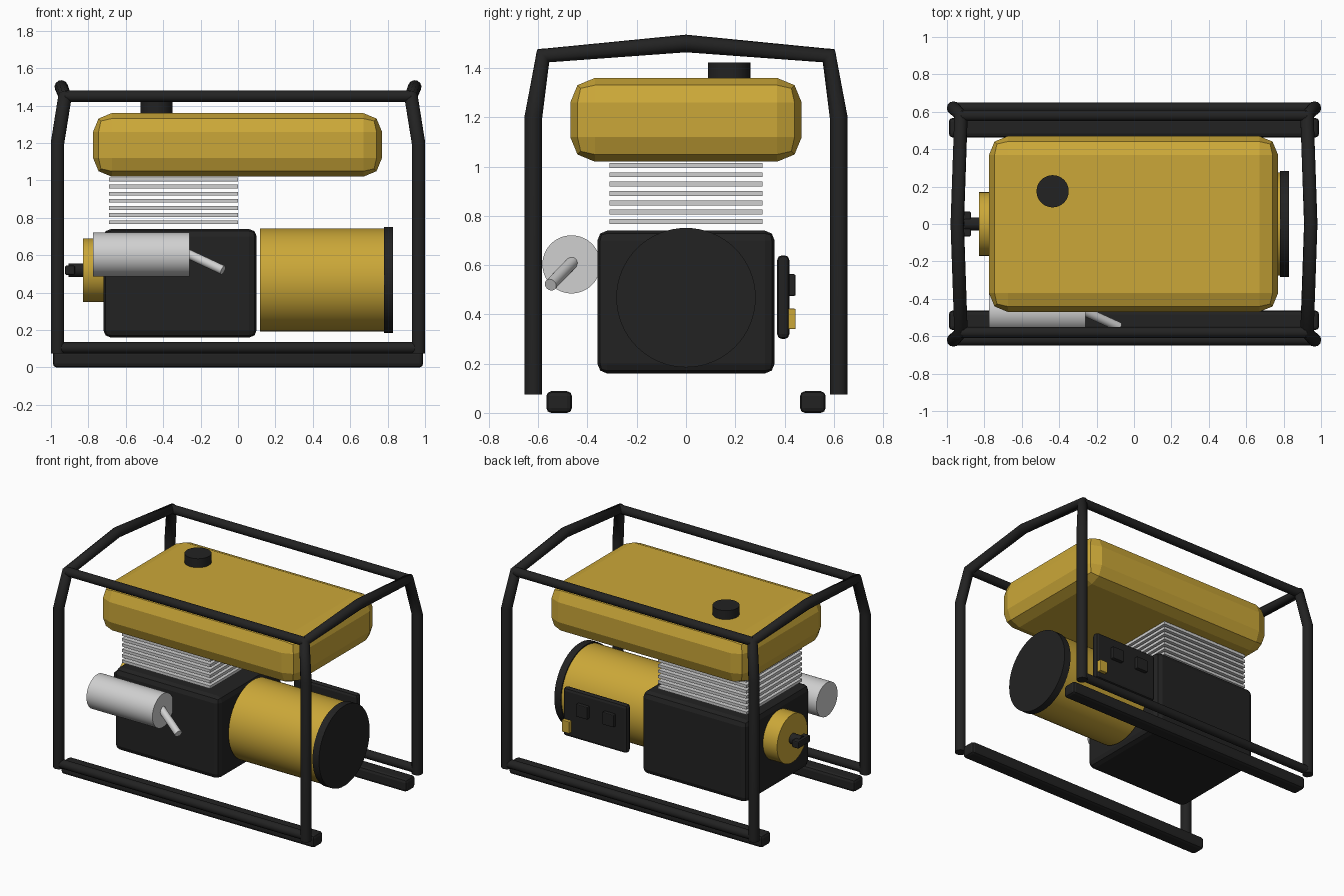
import bpy
from math import radians
from mathutils import Vector

cube = bpy.data.objects.get("Cube")
if cube:
    bpy.data.objects.remove(cube, do_unlink=True)


def material(name, rgb):
    m = bpy.data.materials.new(name)
    m.use_nodes = True
    m.diffuse_color = (*rgb, 1)
    m.node_tree.nodes["Principled BSDF"].inputs["Base Color"].default_value = (*rgb, 1)
    return m


yellow = material("yellow paint", (0.6, 0.39, 0.04))
black = material("black paint", (0.016, 0.016, 0.016))
metal = material("bare metal", (0.63, 0.63, 0.63))


def box(name, lo, hi, mat, bevel=0, segments=2):
    lo, hi = Vector(lo), Vector(hi)
    bpy.ops.mesh.primitive_cube_add(size=1, location=(lo + hi) / 2)
    ob = bpy.context.object
    ob.name = name
    ob.scale = hi - lo
    bpy.ops.object.transform_apply(location=False, rotation=False, scale=True)
    ob.data.materials.append(mat)
    if bevel:
        mod = ob.modifiers.new("rounded edges", 'BEVEL')
        mod.width = bevel
        mod.segments = segments
    return ob


def rod(name, start, end, radius, mat, sides=48):
    start, end = Vector(start), Vector(end)
    axis = end - start
    bpy.ops.mesh.primitive_cylinder_add(
        vertices=sides, radius=radius, depth=axis.length,
        location=(start + end) / 2, rotation=axis.to_track_quat('Z', 'Y').to_euler())
    ob = bpy.context.object
    ob.name = name
    ob.data.materials.append(mat)
    bpy.ops.object.shade_smooth_by_angle(angle=radians(40))
    return ob


def tube(name, points, radius, mat):
    curve = bpy.data.curves.new(name, 'CURVE')
    curve.dimensions = '3D'
    curve.bevel_depth = radius
    curve.bevel_resolution = 4
    curve.use_fill_caps = True
    spline = curve.splines.new('POLY')
    spline.points.add(len(points) - 1)
    for p, co in zip(spline.points, points):
        p.co = (*co, 1)
    ob = bpy.data.objects.new(name, curve)
    bpy.context.collection.objects.link(ob)
    curve.materials.append(mat)
    return ob


# Tubular frame: one bent hoop at each end
for side, s in (("left", 1), ("right", -1)):
    half = [(s * 0.965, -0.62, 0.075), (s * 0.965, -0.62, 1.2), (s * 0.925, -0.58, 1.45)]
    other = [(x, -y, z) for x, y, z in reversed(half)]
    tube(side + "_hoop", half + [(s * 0.945, 0, 1.5)] + other, 0.036, black)

# Long rails and skids, front and back
for side, s in (("front", -1), ("back", 1)):
    rod(side + "_top_rail", (-0.925, s * 0.58, 1.45), (0.925, s * 0.58, 1.45), 0.03, black, 16)
    rod(side + "_lower_rail", (-0.965, s * 0.62, 0.105), (0.965, s * 0.62, 0.105), 0.03, black, 16)
    y = s * 0.515
    box(side + "_skid", (-0.99, y - 0.052, 0), (0.99, y + 0.052, 0.088), black, 0.02)

# Fuel tank and filler cap
box("fuel_tank", (-0.775, -0.47, 1.02), (0.77, 0.47, 1.36), yellow, 0.1)
rod("filler_cap", (-0.435, 0.175, 1.33), (-0.435, 0.175, 1.423), 0.086, black)

# Engine with cooling fins
box("engine_block", (-0.72, -0.36, 0.16), (0.1, 0.36, 0.74), black, 0.04)
for i in range(7):
    z = 0.777 + i * 0.038
    box(f"cooling_fin_{i + 1}", (-0.69, -0.31, z - 0.01), (0, 0.31, z + 0.01), metal)

# Generator drum and end cover
rod("generator_drum", (0.118, 0, 0.468), (0.79, 0, 0.468), 0.275, yellow, 64)
rod("drum_end_cover", (0.78, 0, 0.468), (0.83, 0, 0.468), 0.283, black, 64)

# Recoil starter with pull handle
rod("recoil_starter", (-0.83, 0, 0.52), (-0.7, 0, 0.52), 0.17, yellow)
rod("pull_shaft", (-0.905, 0, 0.52), (-0.82, 0, 0.52), 0.036, black, 24)
box("pull_handle", (-0.925, -0.067, 0.495), (-0.872, 0.067, 0.545), black, 0.008)

# Muffler and exhaust pipe
rod("muffler", (-0.775, -0.465, 0.603), (-0.26, -0.465, 0.603), 0.118, metal)
rod("exhaust_pipe", (-0.29, -0.455, 0.618), (-0.08, -0.55, 0.52), 0.025, metal, 24)

# Control panel with two outlets and a switch
box("control_panel", (0.17, 0.37, 0.3), (0.67, 0.42, 0.64), black, 0.02)
for i, x in enumerate((0.3, 0.505)):
    box(f"outlet_{i + 1}", (x - 0.045, 0.41, 0.475), (x + 0.045, 0.445, 0.563), black, 0.006)
box("power_switch", (0.6, 0.41, 0.34), (0.66, 0.445, 0.423), yellow, 0.004)
